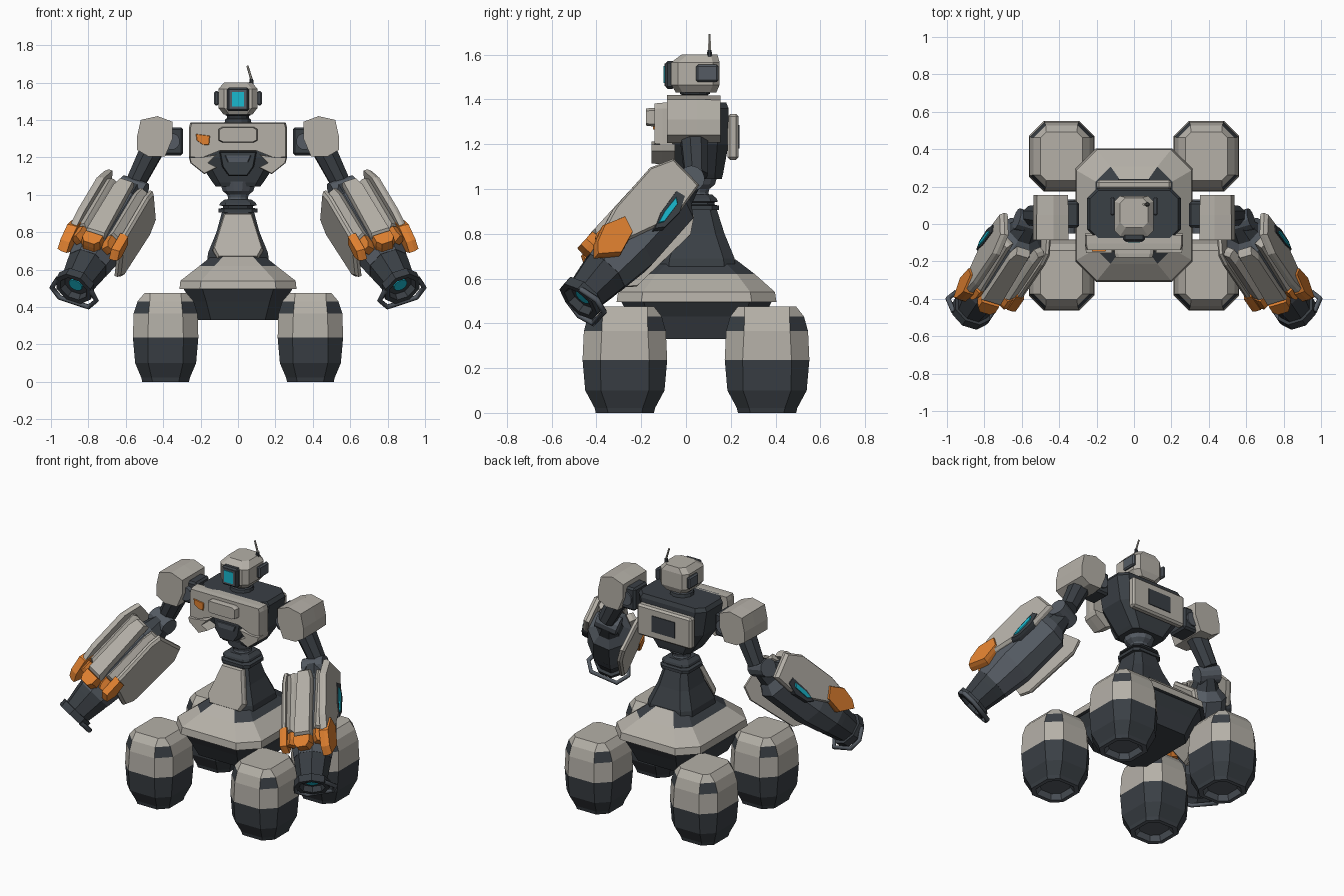
import bpy, bmesh, math
from mathutils import Matrix, Vector

if "Cube" in bpy.data.objects:
    bpy.data.objects.remove(bpy.data.objects["Cube"])

COLORS = {"light_armor": (0.46, 0.435, 0.39), "dark_frame": (0.042, 0.05, 0.059),
          "steel": (0.09, 0.105, 0.125), "orange": (0.75, 0.22, 0.03), "cyan": (0.01, 0.48, 0.62)}
MATS = []
for cname, c in COLORS.items():
    m = bpy.data.materials.new(cname)
    m.diffuse_color = (*c, 1)
    m.use_nodes = True
    m.node_tree.nodes["Principled BSDF"].inputs["Base Color"].default_value = m.diffuse_color
    MATS.append(m)
LIGHT, DARK, STEEL, ORANGE, CYAN = range(5)
I = Matrix.Identity(4)


def finish(name, bm, M=I):
    bm.transform(M)
    bmesh.ops.recalc_face_normals(bm, faces=bm.faces)
    me = bpy.data.meshes.new(name)
    bm.to_mesh(me)
    bm.free()
    for m in MATS:
        me.materials.append(m)
    ob = bpy.data.objects.new(name, me)
    bpy.context.collection.objects.link(ob)
    return ob


def loft(name, rings, col, M=I):
    """Skin through rings; col is a colour index or a rule(ring, side)."""
    rule = col if callable(col) else (lambda k, j: col)
    bm = bmesh.new()
    vs = [[bm.verts.new(p) for p in r] for r in rings]
    n = len(rings[0])
    for k in range(len(rings) - 1):
        for j in range(n):
            f = bm.faces.new((vs[k][j], vs[k][(j + 1) % n], vs[k + 1][(j + 1) % n], vs[k + 1][j]))
            f.material_index = rule(k, j)
    bm.faces.new(vs[0]).material_index = rule(0, 0)
    bm.faces.new(vs[-1]).material_index = rule(len(rings) - 2, 0)
    return finish(name, bm, M)


def rect8(z, hx, hy, c, cx=0, cy=0):
    """Rectangle with cut corners; odd sides are the corners."""
    pts = [(hx, c - hy), (hx, hy - c), (hx - c, hy), (c - hx, hy),
           (-hx, hy - c), (-hx, c - hy), (c - hx, -hy), (hx - c, -hy)]
    return [(x + cx, y + cy, z) for x, y in pts]


def circle(z, r, n=8, cx=0, cy=0):
    a = [2 * math.pi * (i + 0.5) / n for i in range(n)]
    return [(cx + r * math.cos(t), cy + r * math.sin(t), z) for t in a]


def prism(name, outline, a, b, axis, col, M=I, taper=0.93):
    """Extrude an outline along an axis; the end at b is slightly smaller."""
    n = len(outline)
    c = [sum(p[i] for p in outline) / n for i in (0, 1)]
    rings = []
    for lvl, s in ((a, 1), (a + (b - a) * 0.55, 1), (b, taper)):
        ring = []
        for p in outline:
            q = [c[i] + (p[i] - c[i]) * s for i in (0, 1)]
            q.insert(axis, lvl)
            ring.append(q)
        rings.append(ring)
    return loft(name, rings, col, M)


def box(name, lo, hi, col, bev=0.0, M=I):
    bm = bmesh.new()
    bmesh.ops.create_cube(bm, size=1)
    for v in bm.verts:
        v.co = [lo[i] + (hi[i] - lo[i]) * (v.co[i] + 0.5) for i in range(3)]
    if bev:
        bmesh.ops.bevel(bm, geom=bm.edges[:], offset=bev, segments=1, affect='EDGES')
    for f in bm.faces:
        f.material_index = col
    return finish(name, bm, M)


def beam(name, a, b, r0, r1, col, n=8, M=I):
    a, b = Vector(a), Vector(b)
    T = Matrix.Translation(a) @ (b - a).to_track_quat('Z', 'Y').to_matrix().to_4x4()
    return loft(name, [circle(0, r0, n), circle((b - a).length, r1, n)], col, M @ T)


# Four foot pods: dark tread, light shell, dark upper corners
def pod_color(k, j):
    if k < 2:
        return STEEL
    return DARK if k < 5 or (k == 6 and j % 2) else LIGHT


for side, x in (("left", 0.387), ("right", -0.387)):
    for end, y in (("front", -0.273), ("rear", 0.362)):
        prof = [(0.03, .08, .085, .04), (0, .10, .105, .045), (0, .125, .13, .055), (.022, .13, .135, .055),
                (.1, .163, .177, .07), (.237, .175, .189, .08), (.365, .171, .183, .08),
                (.43, .15, .165, .065), (.475, .112, .13, .03)]
        loft(f"foot_pod_{end}_{side}", [rect8(*p, x, y) for p in prof], pod_color)

# Chassis: dark belly, light skirt, upper tier with dark corners and flanks
CY = 0.047
loft("chassis", [rect8(*p, 0, CY) for p in [
    (.33, .215, .25, .07), (.43, .25, .3, .08), (.495, .29, .335, .1), (.495, .313, .357, .11),
    (.54, .308, .35, .11), (.62, .205, .26, .08), (.685, .125, .175, .06)]],
    lambda k, j: DARK if k < 3 or (k == 5 and j not in (6, 2)) else LIGHT)

# Waist pedestal with front plate, collars and swivel neck
loft("pedestal", [rect8(*p, 0, CY) for p in [
    (.6, .17, .18, .05), (.69, .16, .17, .05), (.8, .115, .125, .04), (.91, .085, .09, .03)]], DARK)
SLOPE = Matrix.Translation((0, -.135, .66)) @ Matrix.Rotation(math.radians(-20), 4, 'X')
prism("pedestal_plate", [(-.11, 0), (.11, 0), (.135, .05), (.075, .255), (-.075, .255), (-.135, .05)],
      .02, -.02, 1, LIGHT, SLOPE)
loft("waist_collar", [rect8(*p, 0, CY) for p in [
    (.905, .105, .1, .03), (.925, .105, .1, .03), (.93, .08, .08, .03), (.94, .08, .08, .03),
    (.943, .1, .095, .03), (.957, .095, .09, .03), (.975, .07, .07, .03)]], DARK)
loft("waist_swivel", [circle(z, r, 12, 0, CY) for z, r in [
    (.96, .06), (.985, .055), (1.0, .06), (1.02, .085), (1.07, .1)]], STEEL)

# Torso frame
loft("torso", [rect8(z, hx, (y1 - y0) / 2, c, 0, (y0 + y1) / 2) for z, hx, y0, y1, c in [
    (1.045, .12, -.03, .16, .03), (1.065, .135, -.04, .165, .035), (1.2, .225, -.075, .19, .05),
    (1.36, .25, -.08, .19, .05), (1.385, .235, -.075, .18, .045)]], DARK)

# Chest plates
prism("chest_plate", [(-.255, 1.385), (.255, 1.385), (.262, 1.36), (.262, 1.2), (.2, 1.195),
                      (.1, 1.235), (-.1, 1.235), (-.2, 1.195), (-.262, 1.2), (-.262, 1.36)],
      -.06, -.14, 1, LIGHT, taper=.97)
for s, side in ((1, "left"), (-1, "right")):
    prism("cheek_plate_" + side, [(s * x, z) for x, z in [
        (.115, 1.215), (.21, 1.2), (.262, 1.2), (.255, 1.17), (.18, 1.11), (.11, 1.145), (.16, 1.17)]],
        -.05, -.155, 1, LIGHT)
prism("chest_panel", [(-.105, 1.29), (-.085, 1.28), (.085, 1.28), (.105, 1.29), (.105, 1.35),
                      (.085, 1.362), (-.085, 1.362), (-.105, 1.35)], -.13, -.178, 1, LIGHT)
prism("chest_badge", [(-.225, 1.325), (-.15, 1.315), (-.155, 1.265), (-.19, 1.268), (-.22, 1.29)],
      -.139, -.147, 1, ORANGE)
prism("belly_block", [(-.1, 1.23), (.1, 1.23), (.085, 1.15), (.05, 1.1), (-.05, 1.1), (-.085, 1.15)],
      -.03, -.12, 1, DARK)
prism("belly_vent", [(-.07, 1.21), (.07, 1.21), (.055, 1.175), (-.055, 1.175)], -.115, -.126, 1, STEEL)

# Back plate with hatch
box("back_plate", (-.2, .185, 1.13), (.2, .235, 1.335), LIGHT, .012)
box("back_hatch", (-.085, .232, 1.18), (.085, .24, 1.285), DARK)

# Head
loft("neck", [circle(z, r, 12, 0, .04) for z, r in [
    (1.38, .075), (1.405, .07), (1.41, .06), (1.42, .06), (1.425, .07), (1.45, .07)]], DARK)
loft("head", [rect8(z, hx, hy, .03, 0, cy) for z, hx, hy, cy in [
    (1.43, .078, .09, .045), (1.465, .105, .108, .042), (1.565, .105, .108, .042), (1.6, .075, .08, .06)]], LIGHT)
box("visor_frame", (-.058, -.092, 1.447), (.058, -.05, 1.572), DARK, .01)
box("visor_rim", (-.045, -.096, 1.46), (.045, -.08, 1.56), STEEL)
box("visor_lens", (-.032, -.1, 1.473), (.032, -.092, 1.549), CYAN)
for s, side in ((1, "left"), (-1, "right")):
    box("ear_" + side, (s * .115 - .012, .045, 1.478), (s * .115 + .012, .145, 1.555), STEEL, .008)
beam("antenna_base", (.07, .105, 1.58), (.072, .105, 1.62), .014, .01, DARK)
beam("antenna", (.074, .105, 1.61), (.05, .105, 1.69), .007, .006, LIGHT, 6)

# Arms, built for one side and mirrored
ARM = Matrix(((.913, 0, .408, .55), (.276, .735, -.618, .02), (.300, -.677, -.671, 1.04), (0, 0, 0, 1)))
for s, side in ((1, "left"), (-1, "right")):
    S = Matrix.Diagonal((s, 1, 1, 1))
    A = S @ ARM  # local x = outward, y = rear underside, z = toward the hand

    # Shoulder
    prism("shoulder_pad_" + side, [(.52, 1.4), (.43, 1.42), (.35, 1.39), (.35, 1.3), (.39, 1.205),
                                   (.48, 1.205), (.54, 1.24), (.54, 1.31)], -.085, .155, 1, LIGHT, S, .97)
    box("shoulder_block_" + side, (.293, -.02, 1.21), (.4, .12, 1.36), DARK, .012, S)
    beam("shoulder_pin_" + side, (.355, -.05, 1.285), (.355, .13, 1.285), .045, .045, STEEL, 12, S)
    beam("upper_arm_" + side, (.45, .035, 1.26), (.55, .045, 1.06), .068, .055, DARK, 8, S)
    beam("elbow_" + side, (-.065, 0, .02), (.075, 0, .02), .058, .058, STEEL, 12, A)

    # Forearm core and hand
    loft("forearm_core_" + side, [circle(z, r) for z, r in [
        (.02, .06), (.1, .085), (.15, .135), (.45, .14), (.62, .115)]], lambda k, j: DARK if k < 1 else STEEL, A)
    loft("hand_" + side, [circle(z, r) for z, r in [
        (.58, .118), (.66, .108), (.765, .09), (.765, .11), (.81, .108), (.81, .08), (.775, .07)]], DARK, A)
    loft("palm_lens_" + side, [circle(.77, .042, 12), circle(.782, .038, 12)], CYAN, A)

    # Outer plate, orange tip and glowing slot
    prism("outer_plate_" + side, [(-.12, .04), (-.17, .15), (-.165, .42), (-.14, .53), (-.03, .5),
                                  (.03, .34), (.06, .2), (.045, .05)], .115, .155, 0, LIGHT, A)
    prism("outer_tip_" + side, [(-.106, .413), (-.031, .444), (-.004, .563), (-.08, .653), (-.12, .61),
                                (-.15, .515)], .11, .166, 0, ORANGE, A)
    prism("slot_frame_" + side, [(-.015, .15), (.03, .14), (.065, .22), (.06, .33), (.03, .37), (.0, .29)],
          .12, .16, 0, DARK, A)
    prism("slot_glow_" + side, [(.005, .18), (.03, .2), (.04, .31), (.025, .335), (.01, .27)],
          .155, .167, 0, CYAN, A)

    # Inner plate and tip
    prism("inner_plate_" + side, [(-.12, .09), (-.14, .16), (-.13, .5), (.1, .55), (.145, .5),
                                  (.165, .14), (.12, .06)], -.125, -.155, 0, LIGHT, A)
    prism("inner_tip_" + side, [(-.135, .45), (-.07, .45), (-.05, .54), (-.08, .6), (-.13, .57)],
          -.115, -.162, 0, ORANGE, A)

    # Upper armour strips with orange ends
    for part, ang, w, end in (("mid", 0, .054, .6), ("out", 41, .036, .56), ("in", -41, .036, .56)):
        R = A @ Matrix.Rotation(math.radians(ang), 4, 'Z')
        prism(f"arm_strip_{part}_{side}", [(-w * .7, .1), (w * .7, .1), (w, .16), (w, end - .07),
                                           (-w, end - .07)], -.12, -.168, 1, LIGHT, R)
        prism(f"arm_strip_tip_{part}_{side}", [(-w, end - .07), (w, end - .07), (w, end - .02),
                                               (w * .6, end + .01), (-w * .6, end + .01), (-w, end - .02)],
              -.1, -.166, 1, ORANGE, R)

    # Grip loop below the hand
    loop = [(.095, -.03), (.13, .055), (.085, .115), (-.085, .115), (-.13, .045), (-.095, -.03)]
    cu = bpy.data.curves.new("grip_loop_" + side, 'CURVE')
    cu.dimensions = '3D'
    cu.bevel_depth, cu.bevel_resolution, cu.use_fill_caps = .014, 1, True
    sp = cu.splines.new('POLY')
    sp.points.add(len(loop) - 1)
    for p, (u, v) in zip(sp.points, loop):
        p.co = (*(A @ Vector((u, v, .8))), 1)
    cu.materials.append(MATS[STEEL])
    bpy.context.collection.objects.link(bpy.data.objects.new("grip_loop_" + side, cu))
